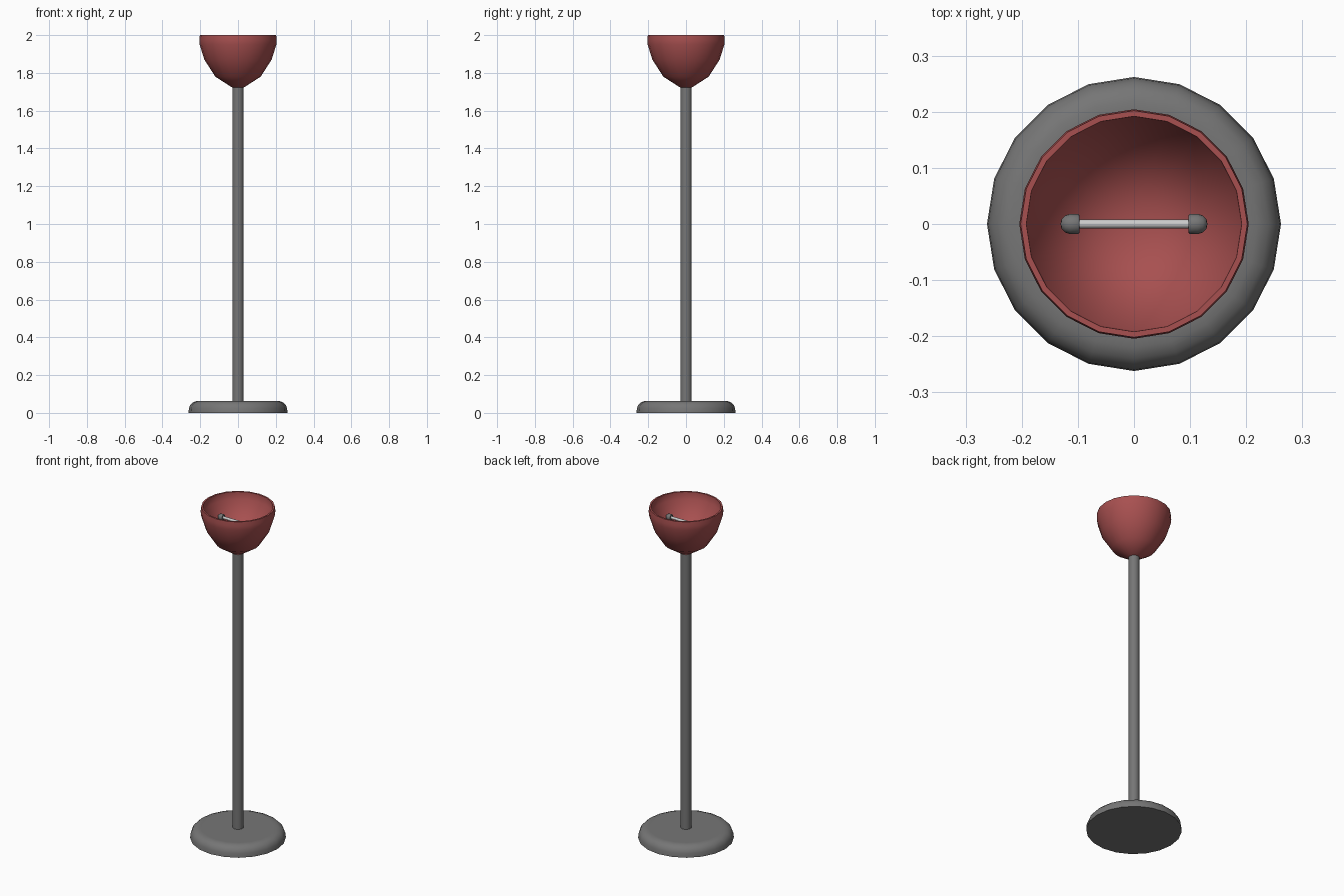
import bpy, bmesh, math
from mathutils import Matrix

if "Cube" in bpy.data.objects:
    bpy.data.objects.remove(bpy.data.objects["Cube"])


def material(name, color):
    m = bpy.data.materials.new(name)
    m.diffuse_color = color
    m.use_nodes = True
    m.node_tree.nodes["Principled BSDF"].inputs["Base Color"].default_value = m.diffuse_color
    return m


def lathe(name, profile, sides, mat=None, matrix=None, angle=35):
    """Revolve (radius, height) points around z; radius 0 makes a pole."""
    bm = bmesh.new()
    rings = []
    for r, z in profile:
        if r == 0:
            rings.append([bm.verts.new((0, 0, z))] * sides)
        else:
            rings.append([bm.verts.new((r * math.cos(2 * math.pi * i / sides),
                                        r * math.sin(2 * math.pi * i / sides), z))
                          for i in range(sides)])
    for a, b in zip(rings, rings[1:]):
        for i in range(sides):
            j = (i + 1) % sides
            bm.faces.new(list(dict.fromkeys((a[i], a[j], b[j], b[i]))))
    bmesh.ops.recalc_face_normals(bm, faces=bm.faces)
    if matrix:
        bm.transform(matrix)
    mesh = bpy.data.meshes.new(name)
    bm.to_mesh(mesh)
    bm.free()
    ob = bpy.data.objects.new(name, mesh)
    bpy.context.collection.objects.link(ob)
    if mat:
        mesh.materials.append(mat)
    bpy.ops.object.select_all(action='DESELECT')
    ob.select_set(True)
    bpy.context.view_layer.objects.active = ob
    bpy.ops.object.shade_smooth_by_angle(angle=math.radians(angle))
    return ob


red = material("shade_red", (0.39, 0.08, 0.08, 1))
dark = material("dark_grey", (0.18, 0.18, 0.18, 1))
white = material("tube_white", (0.8, 0.8, 0.8, 1))

# Weighted foot with a rounded upper edge and flat top
lathe("base", [(0, 0), (0.262, 0), (0.26, 0.025), (0.253, 0.042),
               (0.24, 0.055), (0.22, 0.063), (0.2, 0.063), (0, 0.063)], 20, dark)

# Upright pole
lathe("pole", [(0, 0.05), (0.03, 0.05), (0.03, 1.73), (0, 1.73)], 20, dark)

# Shade: rounded outside, short lip, conical reflector inside
lathe("shade", [(0, 1.722), (0.03, 1.722), (0.12, 1.78), (0.178, 1.87),
                (0.203, 1.95), (0.2045, 1.975), (0.202, 2.0), (0.192, 2.0),
                (0.19, 1.955), (0, 1.738)], 20, red, angle=40)

# Horizontal light tube and its two end holders
Z = 1.907
along_x = Matrix.Translation((0, 0, Z)) @ Matrix.Rotation(math.pi / 2, 4, 'Y')
lathe("light_tube", [(0, -0.11), (0.008, -0.11), (0.008, 0.11), (0, 0.11)],
      12, white, along_x)
for side, label in ((1, "right"), (-1, "left")):
    turn = Matrix.Rotation(0 if side == 1 else math.pi, 4, 'Z')
    # Collar and domed end cap
    lathe(f"holder_cap_{label}",
          [(0, 0.097), (0.016, 0.097), (0.018, 0.1), (0.018, 0.114),
           (0.015, 0.123), (0.009, 0.129), (0, 0.131)], 16, dark, turn @ along_x)
    # Short post standing on the reflector
    lathe(f"holder_post_{label}", [(0, 1.85), (0.014, 1.85), (0.014, Z), (0, Z)],
          16, dark, Matrix.Translation((side * 0.115, 0, 0)))
